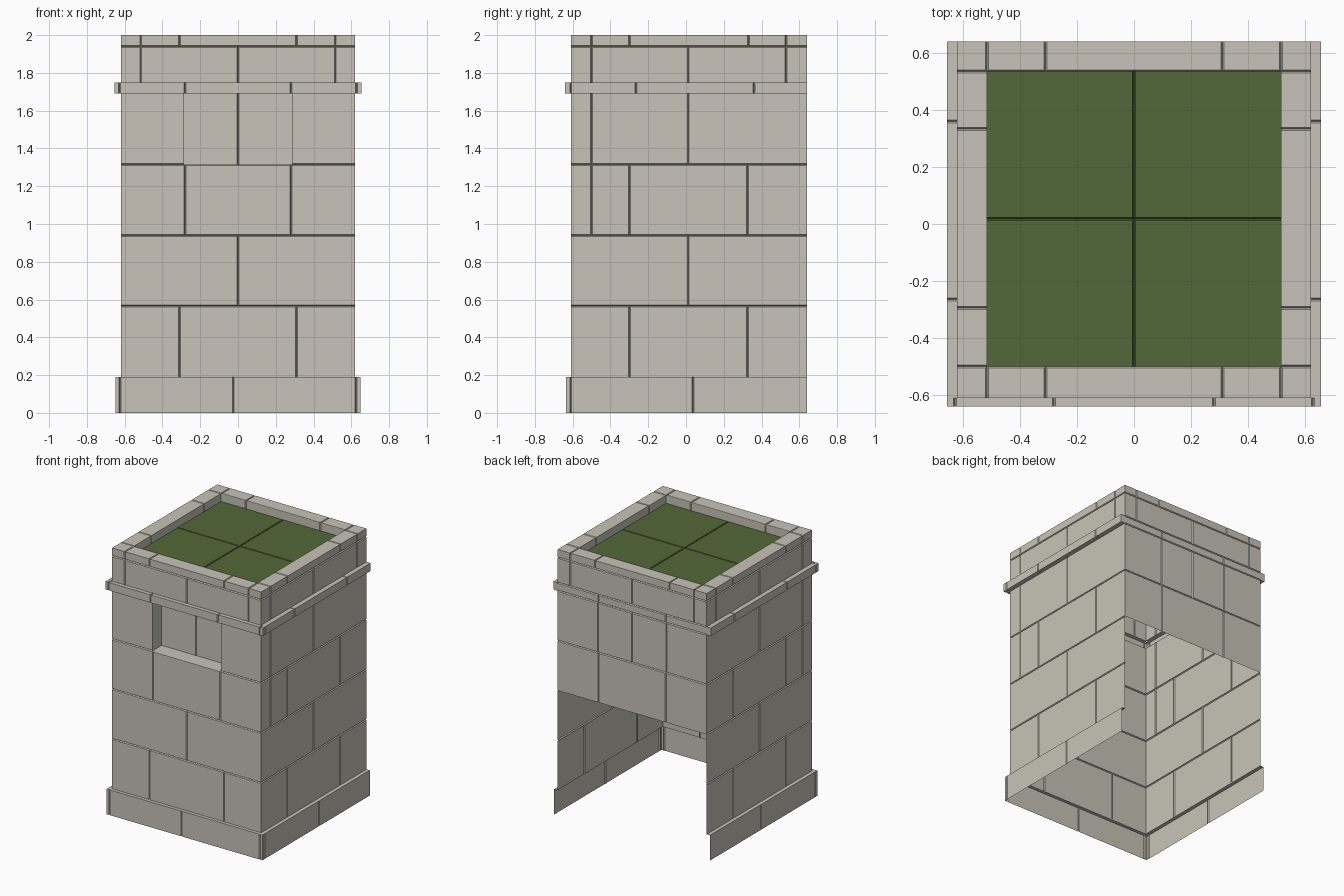
import bpy, bmesh
from mathutils import Vector

if "Cube" in bpy.data.objects:
    bpy.data.objects.remove(bpy.data.objects["Cube"])

X, Y, Z = Vector((1, 0, 0)), Vector((0, 1, 0)), Vector((0, 0, 1))
GAP, DEPTH = 0.005, 0.008          # half joint width and joint depth


def material(name, rgb):
    m = bpy.data.materials.new(name)
    m.diffuse_color = (*rgb, 1)
    m.use_nodes = True
    m.node_tree.nodes["Principled BSDF"].inputs["Base Color"].default_value = m.diffuse_color
    return m


stone = material("pale stone", (0.58, 0.55, 0.48))
grass = material("moss green", (0.085, 0.14, 0.04))


def blocks(name, mat, surfaces, mirror=False):
    """Shell of flat blocks with V joints. surface = (origin, U, V, rows),
    row = (v0, v1, [u edges]); the normal is U x V."""
    bm = bmesh.new()
    for o, U, V, rows in surfaces:
        N = U.cross(V)
        lo = min(r[0] for r in rows)
        hi = max(r[1] for r in rows)
        for v0, v1, us in rows:
            for i in range(len(us) - 1):
                u0, u1 = us[i], us[i + 1]
                # inset only on sides that meet another block
                left = GAP if i > 0 else 0
                right = GAP if i < len(us) - 2 else 0
                down = GAP if v0 > lo + 1e-6 else 0
                up = GAP if v1 < hi - 1e-6 else 0

                def ring(a, b, c, d, depth):
                    return [bm.verts.new(o + U * u + V * v - N * depth)
                            for u, v in ((a, c), (b, c), (b, d), (a, d))]
                top = ring(u0 + left, u1 - right, v0 + down, v1 - up, 0)
                low = ring(u0, u1, v0, v1, DEPTH)
                bm.faces.new(top)
                for k, used in enumerate((down, right, up, left)):
                    if used:
                        n = (k + 1) % 4
                        bm.faces.new((low[k], low[n], top[n], top[k]))
    bmesh.ops.delete(bm, geom=[v for v in bm.verts if not v.link_faces], context='VERTS')
    me = bpy.data.meshes.new(name)
    bm.to_mesh(me)
    bm.free()
    me.materials.append(mat)
    ob = bpy.data.objects.new(name, me)
    bpy.context.collection.objects.link(ob)
    if mirror:
        md = ob.modifiers.new("mirror", 'MIRROR')
        md.use_mirror_merge = False
    return ob


# main dimensions
W, F, B = 0.62, -0.61, 0.64        # half width, front y, back y
IW, IF, IB = 0.515, -0.5, 0.535    # inner parapet edges
z = [0.0, 0.19, 0.565, 0.94, 1.315, 1.69, 1.75, 1.94, 2.0]
BW, BF = 0.648, -0.635             # base plinth
LW, LF = 0.655, -0.64              # ledge
WIN = 0.285                        # half width of the window

# parapet rows shared by front and back
parapet = [(z[6], z[7], [-W, -IW, 0, IW, W]),
           (z[7], z[8], [-W, -IW, -0.31, 0.31, IW, W])]

# front wall with window opening
blocks("front_wall", stone, [
    (Y * F, X, Z, [(z[1], z[2], [-W, -0.31, 0.31, W]),
                   (z[2], z[3], [-W, 0, W]),
                   (z[3], z[4], [-W, -0.28, 0.28, W]),
                   (z[4], z[5], [-W, -WIN]),
                   (z[4], z[5], [WIN, W])]),
    (Y * F, X, Z, parapet)])

# recessed window niche
blocks("window_niche", stone, [
    (Y * IF, X, Z, [(z[4], z[5], [-WIN, 0, WIN])]),
    (Z * z[4], X, Y, [(F, IF, [-WIN, WIN])]),
    (Z * z[5], X, -Y, [(-IF, -F, [-WIN, WIN])]),
    (X * -WIN, Y, Z, [(z[4], z[5], [F, IF])]),
    (X * WIN, -Y, Z, [(z[4], z[5], [-IF, -F])])])

# side walls
blocks("side_walls", stone, [
    (X * W, Y, Z, [(z[1], z[2], [F, -0.3, 0.325, B]),
                   (z[2], z[3], [F, 0.012, B]),
                   (z[3], z[4], [F, -0.5, -0.3, 0.325, B]),
                   (z[4], z[5], [F, -0.5, 0.012, B])]),
    (X * W, Y, Z, [(z[6], z[7], [F, -0.5, 0.012, 0.53, B]),
                   (z[7], z[8], [F, -0.5, -0.3, 0.33, 0.53, B])])], True)

# back wall, open underneath
blocks("back_wall", stone, [
    (Y * B, -X, Z, [(z[3], z[4], [-W, -0.28, 0.28, W]),
                    (z[4], z[5], [-W, -WIN, 0, WIN, W]),
                    (z[5], z[6], [-W, -0.28, 0.28, W])] + parapet)])

# base plinth
blocks("base_front", stone, [
    (Y * BF, X, Z, [(z[0], z[1], [-BW, -0.625, -0.025, 0.625, BW])]),
    (Z * z[1], X, Y, [(BF, F, [-BW, BW])])])
blocks("base_sides", stone, [
    (X * BW, Y, Z, [(z[0], z[1], [BF, F, 0.037, B])]),
    (Z * z[1], X, Y, [(F, B, [W, BW])])], True)

# ledge below the parapet
front_cuts = [-LW, -0.628, -0.28, 0.28, 0.628, LW]
side_cuts = [(F, -0.265), (-0.265, 0.36), (0.36, B)]
blocks("ledge_front", stone, [
    (Y * LF, X, Z, [(z[5], z[6], front_cuts)]),
    (Z * z[6], X, Y, [(LF, F, front_cuts)]),
    (Z * z[5], X, -Y, [(-F, -LF, front_cuts)])])
blocks("ledge_sides", stone, [
    (X * LW, Y, Z, [(z[5], z[6], [LF, F, -0.265, 0.36, B])]),
    (Z * z[6], X, Y, [(a, b, [W, LW]) for a, b in side_cuts]),
    (Z * z[5], X, -Y, [(-b, -a, [W, LW]) for a, b in side_cuts]),
    (Y * B, -X, Z, [(z[5], z[6], [-LW, -W])])], True)

# coping stones on top and the inner parapet faces
cap = [-W, -IW, -0.31, 0.31, IW, W]
middle = [(IF, -0.295), (-0.295, 0.333), (0.333, IB)]
blocks("coping_top", stone, [
    (Z * z[8], X, Y, [(F, IF, cap), (IB, B, cap)]
     + [(a, b, [s, s + W - IW]) for a, b in middle for s in (-W, IW)])])
blocks("parapet_inner_ends", stone, [
    (Y * IF, -X, Z, [(z[7], z[8], cap[1:-1])]),
    (Y * IB, X, Z, [(z[7], z[8], cap[1:-1])])])
blocks("parapet_inner_sides", stone, [
    (X * -IW, Y, Z, [(z[7], z[8], [IF, -0.295, 0.333, IB])])], True)

# green roof panels
blocks("roof_panels", grass, [
    (Z * z[7], X, Y, [(IF, 0.018, [-IW, 0, IW]), (0.018, IB, [-IW, 0, IW])])])
